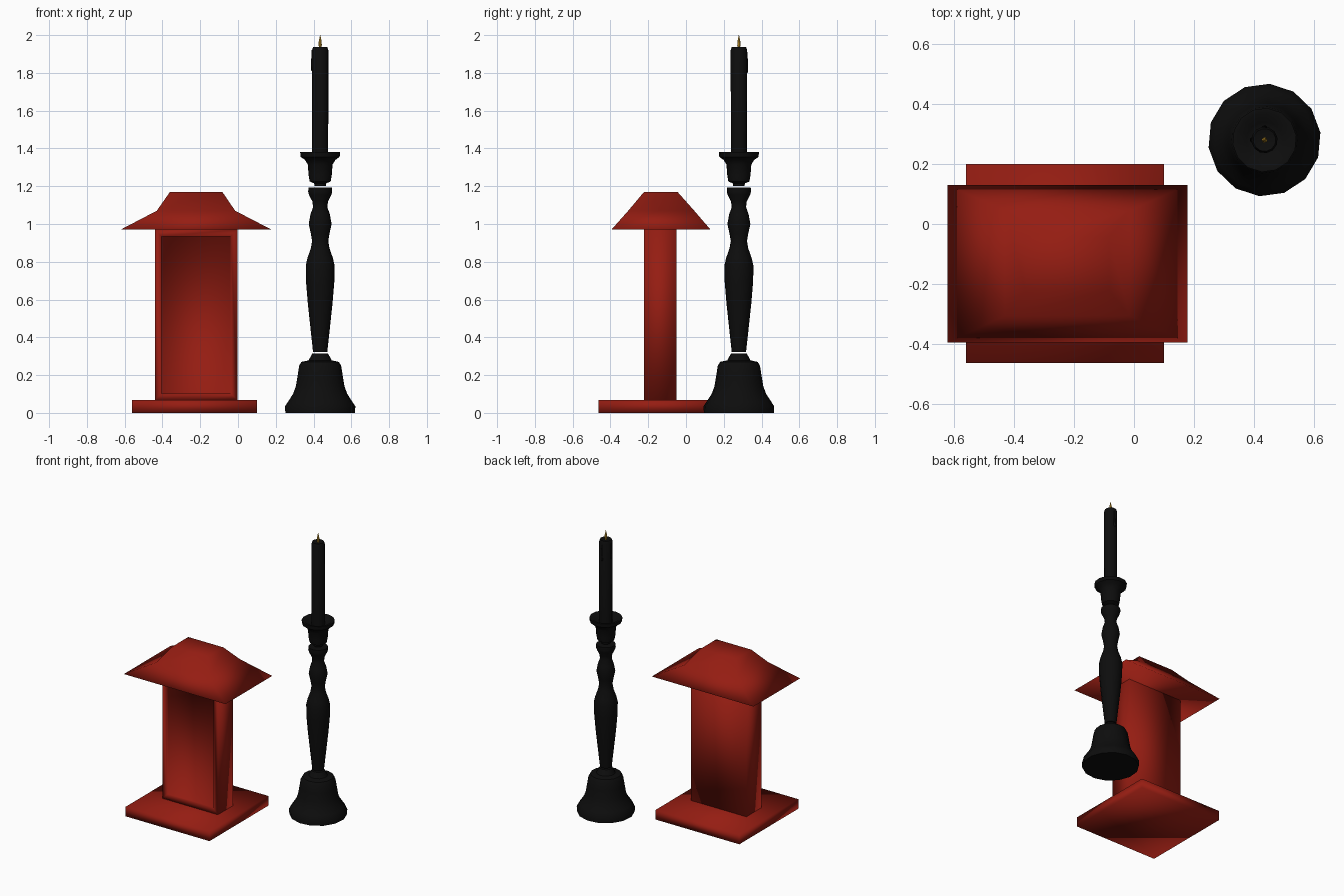
import bpy, bmesh, math
from mathutils import Vector

if "Cube" in bpy.data.objects:
    bpy.data.objects.remove(bpy.data.objects["Cube"])


def material(name, rgb):
    m = bpy.data.materials.new(name)
    m.diffuse_color = (*rgb, 1)
    m.use_nodes = True
    m.node_tree.nodes["Principled BSDF"].inputs["Base Color"].default_value = m.diffuse_color
    return m


RED = material("red", (0.3, 0.012, 0.006))
BLACK = material("black", (0.004, 0.004, 0.004))
GOLD = material("gold", (0.7, 0.38, 0.03))


def finish(name, bm, mat, angle=None):
    bmesh.ops.recalc_face_normals(bm, faces=bm.faces)
    me = bpy.data.meshes.new(name)
    bm.to_mesh(me)
    bm.free()
    me.materials.append(mat)
    ob = bpy.data.objects.new(name, me)
    bpy.context.collection.objects.link(ob)
    bpy.ops.object.select_all(action='DESELECT')
    ob.select_set(True)
    bpy.context.view_layer.objects.active = ob
    if angle is None:
        bpy.ops.object.shade_smooth()
    else:
        bpy.ops.object.shade_smooth_by_angle(angle=math.radians(angle))
    return ob


def loft(rings):
    """Closed skin through rings with equal point counts."""
    bm = bmesh.new()
    loops = [[bm.verts.new(p) for p in r] for r in rings]
    n = len(loops[0])
    for a, b in zip(loops, loops[1:]):
        for i in range(n):
            j = (i + 1) % n
            bm.faces.new((a[i], a[j], b[j], b[i]))
    bm.faces.new(loops[0][::-1])
    bm.faces.new(loops[-1])
    return bm


def rect(x0, x1, y0, y1, z):
    return [(x0, y0, z), (x1, y0, z), (x1, y1, z), (x0, y1, z)]


def turned(name, profile, mat, sides=14, centre=(0.435, 0.28), angle=40):
    cx, cy = centre
    rings = [[(cx + r * math.cos(math.tau * (i + 0.3) / sides),
               cy + r * math.sin(math.tau * (i + 0.3) / sides), z)
              for i in range(sides)] for r, z in profile]
    return finish(name, loft(rings), mat, angle)


# Red pillar: base slab
finish("pillar_base", loft([rect(-0.56, 0.10, -0.463, 0.20, z) for z in (0, 0.068)]), RED)

# Pillar body with a recessed front panel
bm = loft([rect(-0.44, -0.003, -0.222, -0.05, z) for z in (0.068, 0.97)])
bmesh.ops.recalc_face_normals(bm, faces=bm.faces)
front = [f for f in bm.faces if f.normal.y < -0.9]
bmesh.ops.inset_region(bm, faces=front, thickness=0.035, use_even_offset=True)
bmesh.ops.inset_region(bm, faces=front, thickness=0.002, depth=-0.012)
finish("pillar_body", bm, RED)

# Flared hip roof
finish("pillar_roof", loft([
    rect(-0.622, 0.178, -0.395, 0.13, 0.97),
    rect(-0.43, -0.015, -0.306, 0.044, 1.07),
    rect(-0.36, -0.083, -0.222, -0.045, 1.17)]), RED)

# Candlestick: bell foot, baluster stem, cup
turned("candlestick_foot", [
    (0.186, 0), (0.188, 0.035), (0.168, 0.065), (0.145, 0.10), (0.13, 0.14),
    (0.12, 0.20), (0.112, 0.25), (0.10, 0.27), (0.062, 0.278), (0.042, 0.314)], BLACK)
turned("candlestick_stem", [
    (0.038, 0.322), (0.052, 0.45), (0.066, 0.58), (0.076, 0.70), (0.077, 0.78),
    (0.068, 0.82), (0.05, 0.87), (0.043, 0.91), (0.05, 0.95), (0.061, 1.0),
    (0.052, 1.05), (0.038, 1.09), (0.042, 1.12), (0.06, 1.155), (0.064, 1.17),
    (0.063, 1.192)], BLACK)
turned("candlestick_cup", [
    (0.03, 1.2), (0.032, 1.215), (0.056, 1.225), (0.062, 1.26), (0.066, 1.315),
    (0.082, 1.34), (0.104, 1.355), (0.107, 1.38), (0.092, 1.38), (0.06, 1.355),
    (0.04, 1.35)], BLACK)

# Candle
turned("candle", [(0.043, 1.34), (0.044, 1.92), (0.038, 1.938), (0.02, 1.932)], BLACK, 12)

# Wax drips running down the candle
for i, (a, z) in enumerate(((180, 1.86), (90, 1.85))):
    d = Vector((math.cos(math.radians(a)), math.sin(math.radians(a)), 0))
    c = Vector((0.435, 0.28, 0)) + d * 0.039
    turned(f"wax_drip_{i + 1}", [(0.003, z - 0.055), (0.010, z - 0.045), (0.009, z),
                                 (0.007, z + 0.06)], BLACK, 8, (c.x, c.y))

# Flame
turned("flame", [(0.004, 1.93), (0.009, 1.945), (0.008, 1.965), (0.001, 2.0)], GOLD, 8)
